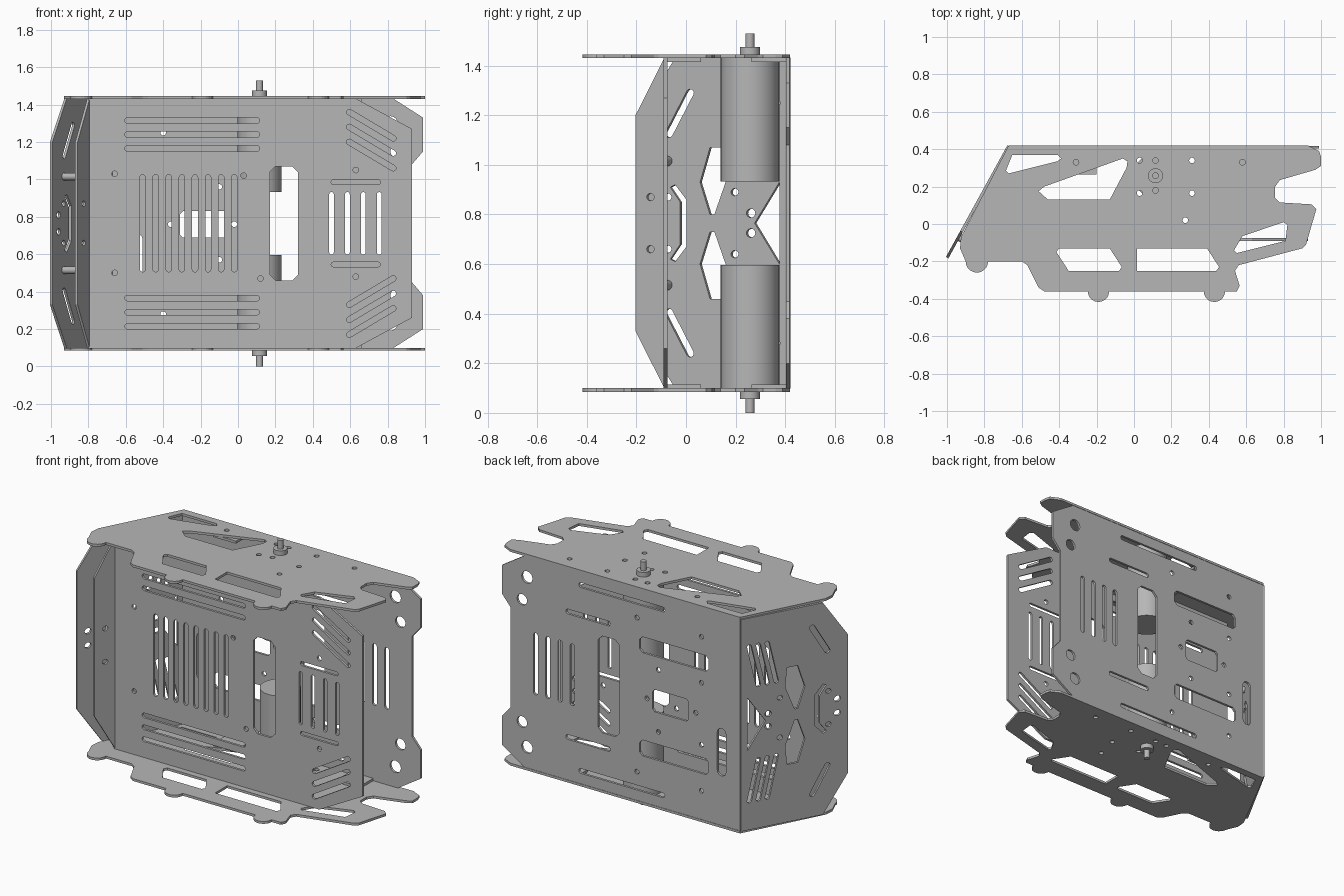
import bpy
import bmesh
from math import sin, cos, pi, atan2
from mathutils import Matrix, Vector

cube = bpy.data.objects.get("Cube")
if cube:
    bpy.data.objects.remove(cube)

metal = bpy.data.materials.new("grey_metal")
metal.use_nodes = True
GREY = (0.47, 0.47, 0.47, 1)
metal.diffuse_color = GREY
metal.node_tree.nodes["Principled BSDF"].inputs["Base Color"].default_value = GREY

MID = 0.765   # height of the symmetry plane
THICK = 0.015


def frame(origin, u, v):
    """Matrix taking flat sheet coordinates to the model."""
    u, v = Vector(u), Vector(v)
    m = Matrix((u, v, u.cross(v).normalized())).transposed().to_4x4()
    m.translation = origin
    return m


def arc(cx, cy, r, a0, a1, n=10):
    return [(cx + r * cos(a0 + (a1 - a0) * i / n), cy + r * sin(a0 + (a1 - a0) * i / n))
            for i in range(n + 1)]


def hole(cx, cy, r=0.015):
    return arc(cx, cy, r, 0, 2 * pi, 16)[:-1]


def slot(x0, y0, x1, y1, w=0.03):
    a = atan2(y1 - y0, x1 - x0)
    return arc(x1, y1, w / 2, a - pi / 2, a + pi / 2, 6) + arc(x0, y0, w / 2, a + pi / 2, a + 1.5 * pi, 6)


def box_hole(x0, x1, y0, y1, c=0.03):
    return [(x0 + c, y0), (x1 - c, y0), (x1, y0 + c), (x1, y1 - c),
            (x1 - c, y1), (x0 + c, y1), (x0, y1 - c), (x0, y0 + c)]


def flip(shape):
    return [(x, 2 * MID - z) for x, z in shape]


def both(shapes):
    return shapes + [flip(s) for s in shapes]


def sym_outline(upper):
    """Close an outline from its upper half, listed left to right."""
    return upper + flip(upper)[::-1]


def sheet(name, outline, holes, matrix):
    """Flat plate with cut-outs, filled from a 2D curve."""
    cu = bpy.data.curves.new(name, 'CURVE')
    cu.dimensions = '2D'
    cu.fill_mode = 'BOTH'
    cu.extrude = THICK / 2
    for shape in [outline] + holes:
        sp = cu.splines.new('POLY')
        sp.points.add(len(shape) - 1)
        for p, (x, y) in zip(sp.points, shape):
            p.co = (x, y, 0, 1)
        sp.use_cyclic_u = True
    tmp = bpy.data.objects.new(name + "_curve", cu)
    bpy.context.collection.objects.link(tmp)
    bpy.context.view_layer.update()
    dg = bpy.context.evaluated_depsgraph_get()
    me = bpy.data.meshes.new_from_object(tmp.evaluated_get(dg))
    bpy.data.objects.remove(tmp)
    bm = bmesh.new()
    bm.from_mesh(me)
    bmesh.ops.remove_doubles(bm, verts=bm.verts, dist=0.0001)
    bmesh.ops.transform(bm, matrix=matrix, verts=bm.verts)
    bmesh.ops.recalc_face_normals(bm, faces=bm.faces)
    for f in bm.faces:
        f.smooth = False
        f.material_index = 0
    bm.to_mesh(me)
    bm.free()
    me.name = name
    me.materials.clear()
    me.materials.append(metal)
    ob = bpy.data.objects.new(name, me)
    bpy.context.collection.objects.link(ob)
    return ob


def rod(name, a, b, r, n=32):
    a, b = Vector(a), Vector(b)
    bpy.ops.mesh.primitive_cylinder_add(vertices=n, radius=r, depth=(b - a).length, location=(a + b) / 2)
    ob = bpy.context.object
    ob.name = name
    ob.rotation_euler = (b - a).to_track_quat('Z', 'Y').to_euler()
    ob.data.materials.append(metal)
    bpy.ops.object.shade_smooth_by_angle()


def box(name, x0, x1, y0, y1, z0, z1):
    bpy.ops.mesh.primitive_cube_add(size=1, location=((x0 + x1) / 2, (y0 + y1) / 2, (z0 + z1) / 2))
    ob = bpy.context.object
    ob.name = name
    ob.scale = (x1 - x0, y1 - y0, z1 - z0)
    ob.data.materials.append(metal)


# Side plates with rounded feet
side = [(-0.67, 0.42), (0.93, 0.42), (0.99, 0.39), (1, 0.36), (1, 0.31), (0.97, 0.29), (0.78, 0.235),
        (0.755, 0.2), (0.755, 0.14), (0.78, 0.115), (0.95, 0.105), (0.975, 0.08), (0.92, -0.11),
        (0.9, -0.13), (0.56, -0.22), (0.54, -0.25), (0.565, -0.33), (0.55, -0.36)]
side += arc(0.43, -0.36, 0.057, 0, -pi) + arc(-0.19, -0.36, 0.057, 0, -pi)
side += [(-0.48, -0.36), (-0.51, -0.34), (-0.57, -0.22), (-0.6, -0.2)]
side += arc(-0.84, -0.2, 0.06, 0, -pi) + [(-0.93, -0.13), (-0.925, -0.07)]
side_holes = [
    [(-0.65, 0.37), (-0.41, 0.37), (-0.39, 0.35), (-0.41, 0.335), (-0.67, 0.27), (-0.685, 0.285)],
    [(-0.06, 0.35), (-0.035, 0.335), (-0.04, 0.3), (-0.13, 0.13), (-0.46, 0.13), (-0.51, 0.175), (-0.48, 0.2)],
    [(-0.4, -0.13), (-0.13, -0.13), (-0.065, -0.23), (-0.08, -0.25), (-0.35, -0.25), (-0.415, -0.15)],
    [(0.015, -0.13), (0.39, -0.13), (0.455, -0.23), (0.44, -0.25), (0.015, -0.25)],
    [(0.58, -0.065), (0.8, 0.01), (0.82, -0.005), (0.81, -0.09), (0.55, -0.155), (0.535, -0.14)]]
side_holes += [hole(x, y) for x, y in ((-0.31, 0.33), (0.03, 0.34), (0.31, 0.34), (0.58, 0.33), (0.03, 0.165),
                                       (0.31, 0.165), (0.275, 0.02), (0.115, 0.34), (0.115, 0.18))]
for label, z in (("lower", 0.092), ("upper", 2 * MID - 0.092)):
    sheet(label + "_side_plate", side, side_holes, Matrix.Translation((0, 0, z)))

# Back plate with notched end
back = sym_outline([(-0.67, 1.432), (0.83, 1.432), (0.99, 1.33), (0.99, 1.15), (0.93, 1.08)])
back_holes = both([hole(0.815, 1.3, 0.038), hole(0.85, 1.15, 0.035), slot(-0.13, 1.35, 0.44, 1.35),
                   slot(0.25, 1.16, 0.53, 1.16), box_hole(-0.45, 0.03, 1.04, 1.14, 0.02),
                   hole(-0.4, 1.25), hole(0.05, 1.25), hole(-0.1, 0.96), hole(-0.4, 0.96)])
back_holes += [slot(x, 0.59, x, 0.95) for x in (0.5, 0.585, 0.67, 0.755)]
back_holes += [box_hole(0.17, 0.32, 0.46, 1.07), slot(-0.54, 0.44, -0.54, 0.68, 0.06),
               box_hole(-0.31, -0.06, 0.69, 0.83, 0.015), hole(-0.36, 0.76), hole(-0.02, 0.76)]
sheet("back_plate", back, back_holes, frame((0, 0.41, 0), (1, 0, 0), (0, 0, 1)))

# Front cover with ventilation slots
cover = sym_outline([(-0.8, 1.432), (0.63, 1.432), (0.93, 1.27)])
cover_holes = both([slot(-0.59, z, 0.1, z) for z in (1.315, 1.24, 1.165)]
                   + [slot(0.595, z, 0.83, z - 0.14) for z in (1.36, 1.28, 1.2)]
                   + [slot(0.51, 0.985, 0.75, 0.985, 0.025), hole(-0.66, 1.03), hole(0.63, 1.05)])
cover_holes += [slot(-0.51 + 0.07 * i, 0.52, -0.51 + 0.07 * i, 1.01) for i in range(8)]
cover_holes += [slot(x, 0.61, x, 0.92, 0.025) for x in (0.5, 0.585, 0.67, 0.755)]
cover_holes += [box_hole(0.17, 0.32, 0.46, 1.07), hole(0.03, 1.02), hole(0.12, 0.47)]
sheet("front_cover", cover, cover_holes, frame((0, -0.083, 0), (1, 0, 0), (0, 0, 1)))

# Slanted cover flange, parallel to the end plate
SLANT = (0.55, 1, 0)
flange = sym_outline([(-0.2, 1.2), (-0.083, 1.432)])
sheet("cover_flange", flange, both([hole(-0.14, 0.87)]), frame((-0.754, 0, 0), SLANT, (0, 0, 1)))

# Slanted end plate, laid out in depth and height
end = sym_outline([(-0.18, 1.2), (-0.04, 1.432), (0.417, 1.432)])
end_holes = both([slot(-0.065, 1.125, 0.02, 1.29), hole(-0.07, 0.87), hole(0.2, 0.89),
                  hole(0.265, 0.805, 0.018), hole(-0.12, 0.81, 0.018),
                  [(0.06, 0.93), (0.1, 1.07), (0.16, 1.07), (0.17, 0.95), (0.118, 0.8), (0.1, 0.8)]]
                 + [slot(0.22 + 0.05 * i, 1, 0.27 + 0.05 * i, 1.25, 0.025) for i in range(3)])
end_holes += [[(0.28, MID), (0.38, 0.93), (0.38, 0.6)],
              sym_outline([(-0.02, 0.85), (-0.06, 0.91), (-0.04, 0.92), (0.005, 0.86)])]
sheet("end_plate", end, end_holes, frame((-0.9, 0, 0), SLANT, (0, 0, 1)))

# Spacers between end plate and flange
for label, z in (("lower", 0.515), ("upper", 1.015)):
    rod(label + "_spacer", (-0.938, -0.07, z), (-0.826, -0.13, z), 0.02, 20)

# Motors with boss and shaft, and the fold-over fixing tabs
for label, s in (("lower", -1), ("upper", 1)):
    parts = (("motor", 0.168, 0.665, 0.118), ("motor_boss", 0.67, 0.71, 0.04), ("motor_shaft", 0.7, 0.765, 0.018))
    for part, a, b, r in parts:
        rod(label + "_" + part, (0.115, 0.258, MID + s * a), (0.115, 0.258, MID + s * b), r, 48)
    z0, z1 = sorted((MID + s * 0.65, MID + s * 0.666))
    for i, x in enumerate((-0.28, 0.58)):
        box(f"{label}_back_tab_{i}", x - 0.08, x + 0.08, 0.265, 0.41, z0, z1)
    for i, x in enumerate((-0.24, 0.4)):
        box(f"{label}_cover_tab_{i}", x - 0.08, x + 0.08, -0.083, 0.06, z0, z1)
